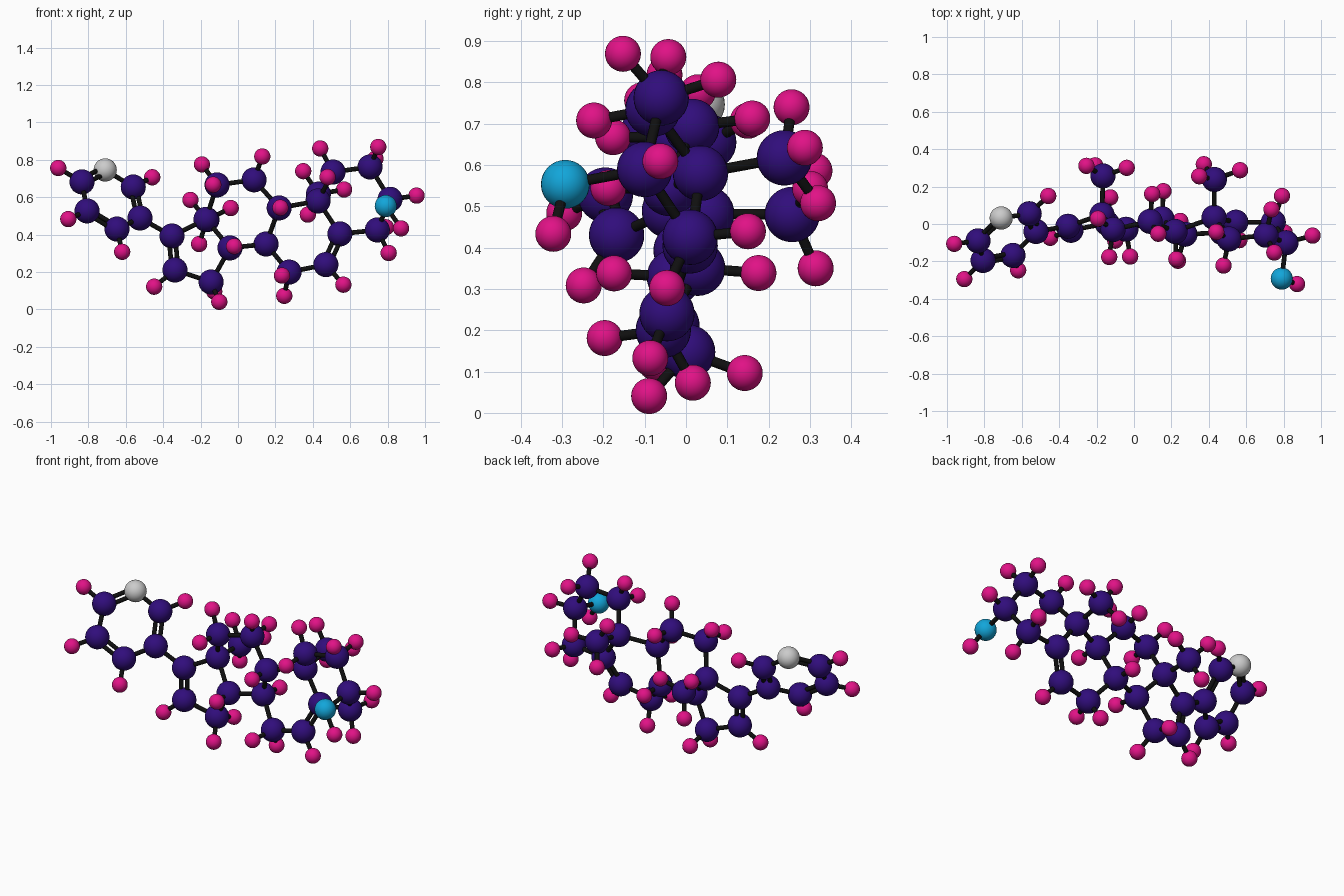
import bpy
from math import sin, cos, radians
from mathutils import Vector

if "Cube" in bpy.data.objects:
    bpy.data.objects.remove(bpy.data.objects["Cube"])

C_R, H_R, N_R, O_R = 0.067, 0.0435, 0.062, 0.059
ROD_R, H_LEN, GAP = 0.0125, 0.148, 0.0175


def material(name, rgb):
    m = bpy.data.materials.new(name)
    m.diffuse_color = (*rgb, 1)
    m.use_nodes = True
    m.node_tree.nodes["Principled BSDF"].inputs["Base Color"].default_value = m.diffuse_color
    return m


INDIGO = material("indigo", (0.03, 0.004, 0.2))
PINK = material("pink", (0.75, 0.006, 0.24))
BLUE = material("sky_blue", (0.006, 0.38, 0.7))
BLACK = material("black", (0.005, 0.005, 0.005))

# Skeleton: backbone ring atoms, then side atoms
chain = {
    1: (.508, -.08, .735), 2: (.706, -.06, .762), 3: (.813, -.10, .589),
    4: (.745, .01, .425), 5: (.545, .01, .404), 6: (.47, -.046, .24),
    7: (.273, -.055, .2), 8: (.15, .028, .35), 9: (.22, -.04, .543),
    10: (.428, .035, .58), 11: (.086, .014, .693), 12: (-.112, -.03, .666),
    13: (-.171, .05, .482), 14: (-.043, -.028, .329), 15: (-.144, .004, .147),
    16: (-.337, -.034, .211), 17: (-.353, -.012, .393),
    18: (-.166, .257, .48), 19: (.43, .238, .617),
}
end_ring = {
    20: (-.524, -.04, .489), 21: (-.56, .055, .655), 22: (-.71, .032, .746),
    23: (-.834, -.09, .682), 24: (-.807, -.195, .527), 25: (-.647, -.168, .43),
    26: (.79, -.292, .553),
}
pos = {k: Vector(v) for k, v in {**chain, **end_ring}.items()}
NITROGEN, OXYGEN = 22, 26

# Bonds follow rows of neighbouring atoms
rows = [(1, 2, 3, 4, 5, 6, 7, 8, 9, 10, 1), (5, 10, 19), (9, 11, 12, 13, 14, 8),
        (14, 15, 16, 17, 13, 18), (17, 20, 21, 22, 23, 24, 25, 20), (3, 26)]
bonds = [pair for row in rows for pair in zip(row, row[1:])]
double = {(5, 6), (16, 17), (20, 21), (22, 23), (24, 25)}
near = {k: [] for k in pos}
for a, b in bonds:
    near[a].append(b)
    near[b].append(a)


def unit(a, b):
    return (pos[b] - pos[a]).normalized()


def ball_mesh(name, radius, mat):
    bpy.ops.mesh.primitive_uv_sphere_add(segments=32, ring_count=16, radius=radius)
    return finish_mesh(name, mat)


def finish_mesh(name, mat):
    ob = bpy.context.object
    bpy.ops.object.shade_smooth_by_angle()
    me = ob.data
    me.name = name
    if mat:
        me.materials.append(mat)
    bpy.data.objects.remove(ob)
    return me


carbon = ball_mesh("large_ball", C_R, INDIGO)
hydrogen = ball_mesh("small_ball", H_R, PINK)
nitrogen = ball_mesh("grey_ball", N_R, None)
oxygen = ball_mesh("blue_ball", O_R, BLUE)
bpy.ops.mesh.primitive_cylinder_add(vertices=16, radius=ROD_R, depth=1)
rod_mesh = finish_mesh("rod", BLACK)


def place(name, mesh, loc):
    ob = bpy.data.objects.new(name, mesh)
    ob.location = loc
    bpy.context.collection.objects.link(ob)
    return ob


def rod(name, p, q):
    ob = place(name, rod_mesh, (p + q) / 2)
    ob.rotation_euler = (q - p).to_track_quat('Z', 'Y').to_euler()
    ob.scale.z = (q - p).length


def hydrogen_directions(k):
    """Directions of the free bonds around atom k."""
    if k == OXYGEN:
        return [Vector((.076, -.027, -.111)).normalized()]
    valence = 3 if k == NITROGEN else 4
    free = valence - len(near[k]) - sum(k in d for d in double)
    dirs = [unit(k, n) for n in near[k]]
    away = -sum(dirs, Vector()).normalized()
    if free == 1:
        return [away]
    if free == 2:
        side = dirs[0].cross(dirs[1]).normalized()
        t = radians(54)
        return [away * cos(t) + side * s * sin(t) for s in (1, -1)]
    if free == 3:                       # staggered against the parent atom
        root = near[k][0]
        return [unit(n, root) for n in near[root] if n != k]
    return []


# Balls and the small pink balls attached to them
for k, p in pos.items():
    if k == NITROGEN:
        place("nitrogen_ball", nitrogen, p)
    elif k == OXYGEN:
        place("oxygen_ball", oxygen, p)
    else:
        place(f"carbon_ball_{k}", carbon, p)
    for i, d in enumerate(hydrogen_directions(k)):
        place(f"hydrogen_ball_{k}_{i}", hydrogen, p + d * H_LEN)
        rod(f"hydrogen_rod_{k}_{i}", p, p + d * H_LEN)

# Rods: single, or a pair lying in the ring plane
for a, b in bonds:
    shifts = [Vector()]
    if (a, b) in double:
        axis = unit(a, b)
        side = unit(a, next(n for n in near[a] if n != b))
        side = (side - axis * side.dot(axis)).normalized() * GAP
        shifts = [side, -side]
    for i, s in enumerate(shifts):
        rod(f"rod_{a}_{b}_{i}", pos[a] + s, pos[b] + s)
